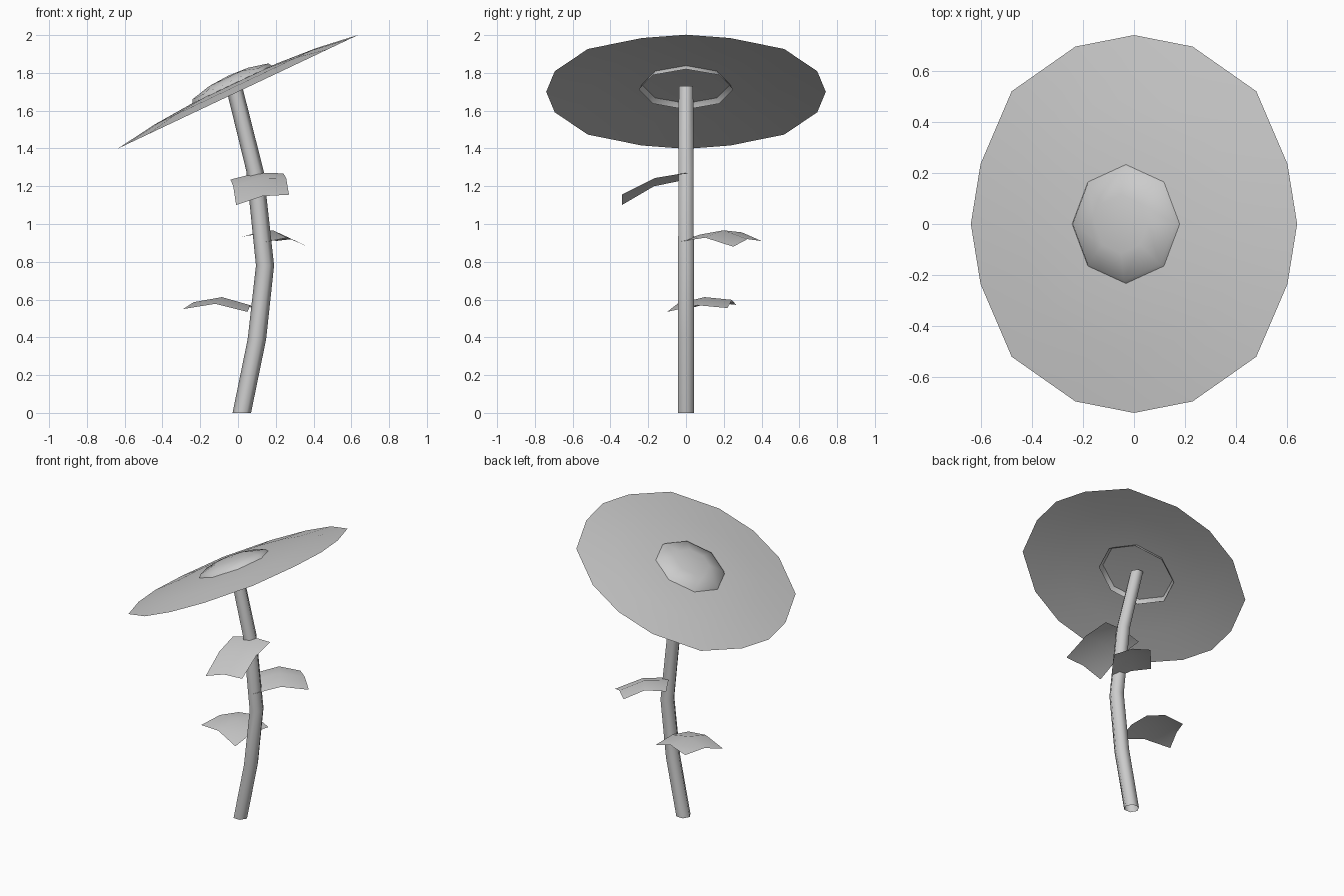
import bpy
from math import cos, sin, pi, radians

if "Cube" in bpy.data.objects:
    bpy.data.objects.remove(bpy.data.objects["Cube"])


def make(name, verts, faces):
    mesh = bpy.data.meshes.new(name)
    mesh.from_pydata(verts, [], faces)
    mesh.shade_smooth()
    obj = bpy.data.objects.new(name, mesh)
    bpy.context.collection.objects.link(obj)
    return obj


def loft(name, rings, apex=None):
    """Skin equal-sized rings in order, closing on an optional apex point."""
    n = len(rings[0])
    verts = [p for ring in rings for p in ring]
    faces = [(k * n + i, k * n + (i + 1) % n, (k + 1) * n + (i + 1) % n, (k + 1) * n + i)
             for k in range(len(rings) - 1) for i in range(n)]
    if apex:
        last = (len(rings) - 1) * n
        faces += [(last + i, last + (i + 1) % n, len(verts)) for i in range(n)]
        verts.append(apex)
    return make(name, verts, faces)


TILT = radians(25.3)


def on_head(u, v, h):
    """Point in the tilted flower head: u, v in its plane, h along its normal."""
    return (u * cos(TILT) - h * sin(TILT), v, 1.70 + u * sin(TILT) + h * cos(TILT))


# Stem: open six-sided tube along a bowed path (x, z, radius)
path = [(.02, 0, .049), (.10, .39, .049), (.143, .78, .048), (.09, 1.28, .046), (-.022, 1.73, .044)]
loft("stem", [[(x + r * cos(i * pi / 3), r * sin(i * pi / 3), z) for i in range(6)]
              for x, z, r in path])

# Petal disc: shallow domed sheet with a 16-sided rim
quarter = [(.707, 0), (.665, .235), (.53, .52), (.254, .695), (0, .74)]
half = quarter + [(-u, v) for u, v in quarter[-2::-1]]
rim = half + [(u, -v) for u, v in half[-2:0:-1]]
loft("petal_disc",
     [[on_head(u * s, v * s, h) for u, v in rim] for s, h in [(1, 0), (.67, .032), (.35, .048)]],
     on_head(0, 0, .053))

# Seed dome: eight-sided open cap
loft("seed_dome",
     [[on_head(-.012 + r * cos(i * pi / 4), r * sin(i * pi / 4), h) for i in range(8)]
      for r, h in [(.25, .02), (.222, .067), (.115, .092)]],
     on_head(-.012, 0, .099))


# Leaves: 3 x 3 sheets arched both ways between four corners
def leaf(name, base_a, base_b, tip_a, tip_b, arch=.035, crease=.025):
    verts = []
    for j in range(3):
        for i in range(3):
            s, t = i / 2, j / 2
            p = [(1 - t) * ((1 - s) * a + s * b) + t * ((1 - s) * c + s * d)
                 for a, b, c, d in zip(base_a, base_b, tip_a, tip_b)]
            p[2] += arch * (j == 1) + crease * (i == 1)
            verts.append(p)
    make(name, verts, [(k, k + 1, k + 4, k + 3) for k in (0, 1, 3, 4)])


leaf("lower_leaf", (.08, .22, .555), (.05, -.10, .535), (-.18, .265, .572), (-.29, .01, .55))
leaf("middle_leaf", (.15, -.045, .905), (.02, .19, .932), (.37, .25, .88), (.20, .40, .91))
leaf("upper_leaf", (-.04, 0, 1.235), (.24, .01, 1.268), (-.01, -.34, 1.10), (.27, -.34, 1.155),
     .032, .02)
# Turn the sheets whose winding runs clockwise so they all face up
for name in ("lower_leaf", "upper_leaf", "middle_leaf"):
    mesh = bpy.data.objects[name].data
    if mesh.polygons[0].normal.z < 0:
        mesh.flip_normals()
